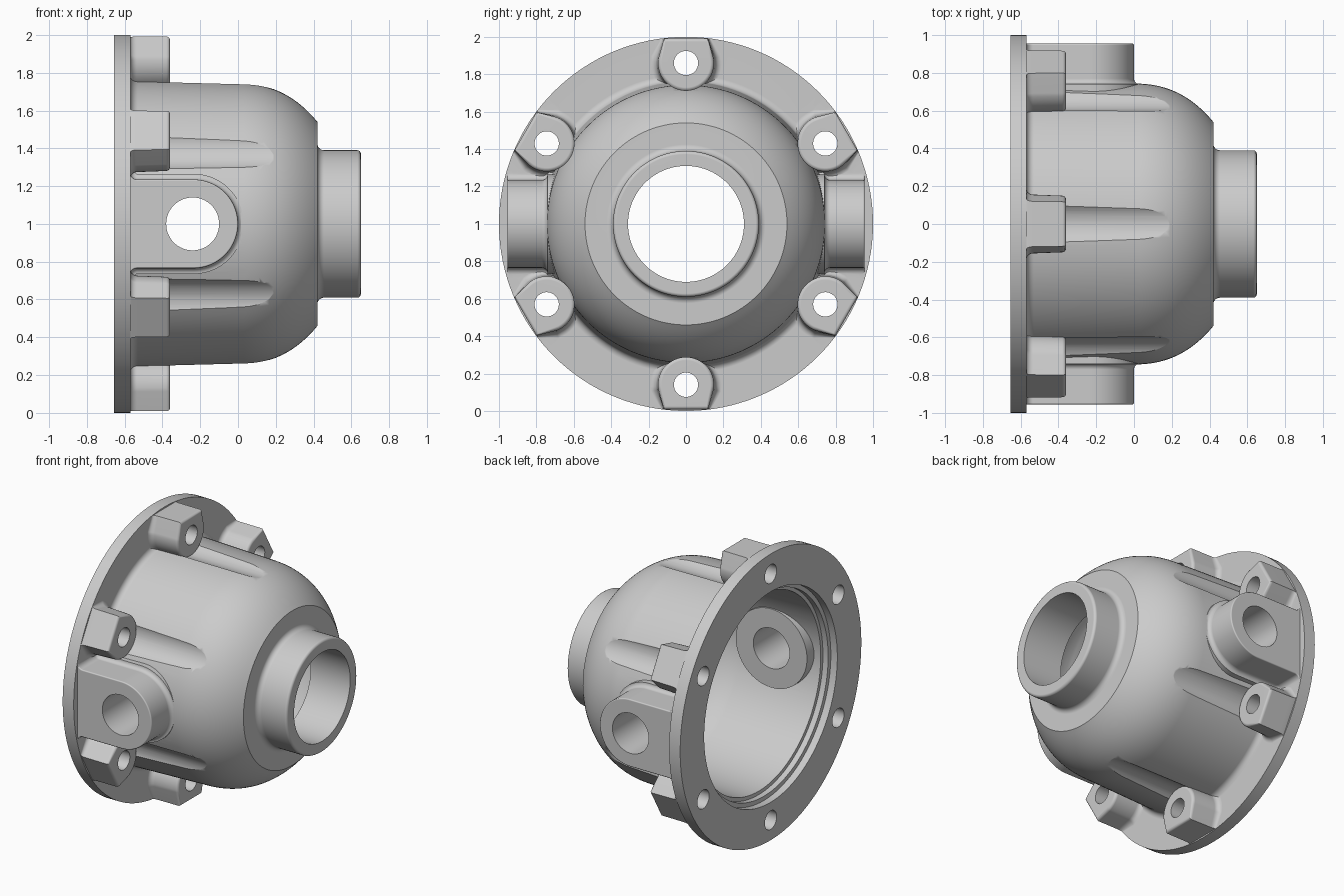
import bpy, bmesh
from math import sin, cos, pi, radians, hypot

if "Cube" in bpy.data.objects:
    bpy.data.objects.remove(bpy.data.objects["Cube"])

SEG = 128


def loft(name, rings):
    """Solid skinned through equal-length rings of points, capped at both ends."""
    bm = bmesh.new()
    vs = [[bm.verts.new(p) for p in ring] for ring in rings]
    n = len(vs[0])
    for a, b in zip(vs, vs[1:]):
        for i in range(n):
            bm.faces.new((a[i], a[(i + 1) % n], b[(i + 1) % n], b[i]))
    bm.faces.new(vs[0])
    bm.faces.new(vs[-1])
    bmesh.ops.recalc_face_normals(bm, faces=bm.faces)
    me = bpy.data.meshes.new(name)
    bm.to_mesh(me)
    bm.free()
    ob = bpy.data.objects.new(name, me)
    bpy.context.collection.objects.link(ob)
    return ob


def revolve(name, profile, y=0.0, z=1.0, seg=SEG):
    """Turn an (x, radius) profile about an axis along x."""
    return loft(name, [[(x, y + r * sin(2 * pi * i / seg), z + r * cos(2 * pi * i / seg))
                        for i in range(seg)] for x, r in profile])


def cyl_y(name, x, z, r, y0, y1, seg=64):
    return loft(name, [[(x + r * cos(2 * pi * i / seg), y, z + r * sin(2 * pi * i / seg))
                        for i in range(seg)] for y in (y0, y1)])


def combine(target, tool, op):
    m = target.modifiers.new("join", 'BOOLEAN')
    m.operation, m.solver, m.object = op, 'EXACT', tool
    bpy.context.view_layer.objects.active = target
    bpy.ops.object.modifier_apply(modifier=m.name)
    bpy.data.objects.remove(tool)


def arc(cx, cy, r, a0, a1, n=6):
    return [(cx + r * cos(radians(a0 + (a1 - a0) * i / n)),
             cy + r * sin(radians(a0 + (a1 - a0) * i / n))) for i in range(n + 1)]


def offset(pts, d):
    """Grow a counter-clockwise outline by d."""
    out = []
    for i, (x, y) in enumerate(pts):
        px, py = pts[i - 1]
        nx, ny = pts[(i + 1) % len(pts)]
        l = hypot(nx - px, ny - py)
        out.append((x + d * (ny - py) / l, y - d * (nx - px) / l))
    return out


def bezier(p0, p1, p2, p3, n=16):
    return [tuple((1 - t) ** 3 * a + 3 * t * (1 - t) ** 2 * b + 3 * t * t * (1 - t) * c + t ** 3 * d
                  for a, b, c, d in zip(p0, p1, p2, p3)) for t in [i / n for i in range(n + 1)]]


# Flange, bell and neck in one turned solid
housing = revolve("differential_housing",
                  [(-.655, 1), (-.57, 1)]
                  + arc(-.53, .80, .04, 180, 270)
                  + bezier((.03, .743), (.18, .738), (.31, .675), (.42, .54))
                  + arc(.455, .425, .035, 180, 270)
                  + arc(.632, .372, .018, 90, 0, 4))

# Bolts sit on a 0.86 circle, six evenly spaced, the first at the top
ANGLES = [k * pi / 3 for k in range(6)]
bolts = [(.86 * sin(a), 1 + .86 * cos(a)) for a in ANGLES]

# Shallow clearance grooves along the bell
for y, z in bolts:
    combine(housing, revolve("bolt_groove", [(-.44, .146), (.45, .146)], y, z, 64), 'DIFFERENCE')

# Bolt bosses: rounded inside, cut flat at the rim, flared at the foot
boss_outline = arc(0, .86, .150, 170, 370, 28) + [(.118, .992), (-.118, .992)]
boss_levels = ([(-.60, .04)] + [(x, o + .006) for x, o in arc(-.535, .035, .035, 180, 270)]
               + [(x, o) for x, o in arc(-.38, -.02, .02, 90, 0, 4)])


def boss_ring(x, off, a):
    ring = []
    for u, v in offset(boss_outline, off):
        v = min(v, .992)
        s = min(1, .998 / hypot(u, v))
        u, v = u * s, v * s
        ring.append((x, u * cos(a) + v * sin(a), 1 - u * sin(a) + v * cos(a)))
    return ring


for a in ANGLES:
    combine(housing, loft("bolt_boss", [boss_ring(x, o, a) for x, o in boss_levels]), 'UNION')

# Side pin bosses: half-round pads running back into the flange
pin_outline = (arc(-.235, 0, .235, -90, 90, 40)
               + arc(-.535, .27, .035, 270, 180) + [(-.61, .27), (-.61, -.27)]
               + arc(-.535, -.27, .035, 180, 90))
pin_levels = ([(.66, .03)] + [(y, o) for o, y in arc(.03, .77, .03, 270, 180)]
              + [(y, o) for o, y in arc(-.008, .947, .008, 0, 90, 3)])
for side in (1, -1):
    combine(housing, loft("pin_boss", [[(max(x, -.61), side * y, 1 + z)
                                        for x, z in offset(pin_outline, o)]
                                       for y, o in pin_levels]), 'UNION')

# Cavity with a stepped mouth; the inner pin pads are left standing in it
cavity = revolve("cavity",
                 [(-.75, .735), (-.605, .735), (-.605, .705), (-.565, .705), (-.565, .68)]
                 + bezier((.03, .66), (.15, .65), (.26, .60), (.345, .47))
                 + [(.345, .31), (.75, .31)])
for side in (1, -1):
    combine(cavity, cyl_y("inner_pad", -.24, 1, .275, side * .60, side * .85), 'DIFFERENCE')
combine(housing, cavity, 'DIFFERENCE')

# Cross pin hole and bolt holes
combine(housing, cyl_y("pin_hole", -.24, 1, .14, -1.2, 1.2), 'DIFFERENCE')
for y, z in bolts:
    combine(housing, revolve("bolt_hole", [(-.8, .065), (-.25, .065)], y, z, 40), 'DIFFERENCE')

# Smooth shading with crisp edges
bpy.ops.object.select_all(action='DESELECT')
housing.select_set(True)
bpy.context.view_layer.objects.active = housing
bpy.ops.object.shade_smooth_by_angle(angle=radians(32))
wn = housing.modifiers.new("clean_shading", 'WEIGHTED_NORMAL')
wn.keep_sharp = True
